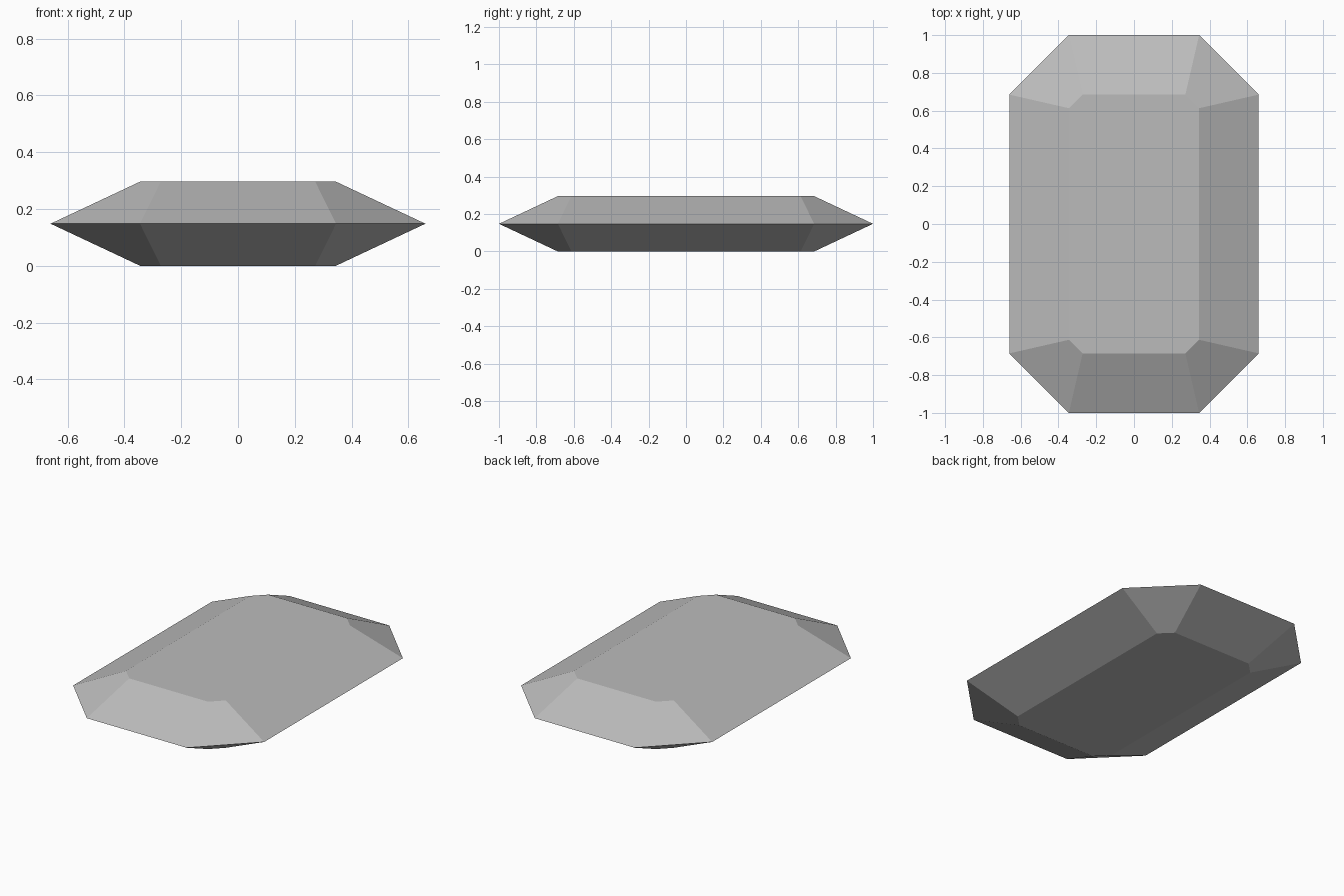
import bpy
import bmesh

cube = bpy.data.objects.get("Cube")
if cube:
    bpy.data.objects.remove(cube, do_unlink=True)

grey = bpy.data.materials.new("stone_grey")
grey.use_nodes = True
colour = (0.5, 0.5, 0.5, 1)
grey.diffuse_color = colour
grey.node_tree.nodes["Principled BSDF"].inputs["Base Color"].default_value = colour


def octagon(bm, x, y, cut_x, cut_y, z):
    """Ring of a rectangle x by y with its corners cut off."""
    points = [(x, -cut_y), (x, cut_y), (cut_x, y), (-cut_x, y),
              (-x, cut_y), (-x, -cut_y), (-cut_x, -y), (cut_x, -y)]
    return [bm.verts.new((px, py, z)) for px, py in points]


# Cut gem: flat base and table, with a sharp wide girdle between them
bm = bmesh.new()
half = 0.148
base = octagon(bm, 0.345, 0.685, 0.272, 0.613, 0)
girdle = octagon(bm, 0.66, 1.0, 0.345, 0.685, half)
table = octagon(bm, 0.345, 0.685, 0.272, 0.613, 2 * half)
for low, high in ((base, girdle), (girdle, table)):
    for i in range(8):
        j = (i + 1) % 8
        bm.faces.new((low[i], low[j], high[j], high[i]))
bm.faces.new(base[::-1])
bm.faces.new(table)
bmesh.ops.recalc_face_normals(bm, faces=bm.faces[:])

mesh = bpy.data.meshes.new("cut_gem")
bm.to_mesh(mesh)
bm.free()
mesh.materials.append(grey)
gem = bpy.data.objects.new("cut_gem", mesh)
bpy.context.collection.objects.link(gem)
